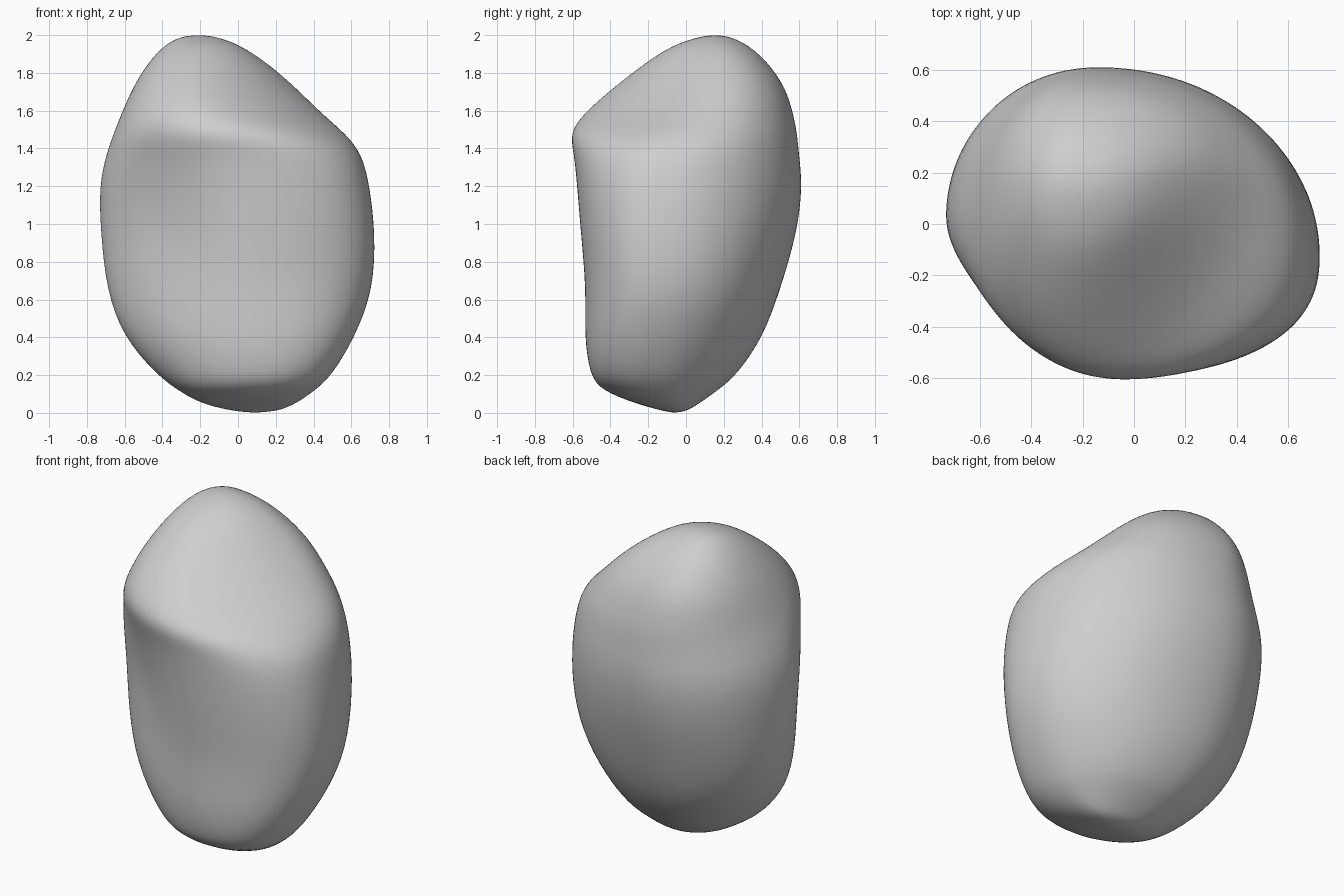
import bpy
import bmesh
from math import cos, sin, exp, tau, copysign
from mathutils import Vector

old = bpy.data.objects.get("Cube")
if old:
    bpy.data.objects.remove(old, do_unlink=True)

SEGMENTS = 40

# Horizontal sections, bottom to top: height, x min, x max, y min, y max,
# x of front tip, y of right tip, fullness of front right and front left corners
SECTIONS = [
    (.012, -.04, .22, -.13, .01, .09, -.06, 2, 2),
    (.05, -.2, .31, -.27, .07, .08, -.09, 2.1, 2),
    (.12, -.32, .41, -.45, .17, .08, -.15, 2.4, 1.9),
    (.2, -.43, .5, -.51, .27, .1, -.18, 2.5, 1.75),
    (.4, -.61, .62, -.54, .41, .1, -.15, 2.5, 1.68),
    (.65, -.7, .72, -.53, .5, .08, -.12, 2.4, 1.65),
    (.95, -.73, .73, -.56, .59, .06, -.12, 2.4, 1.68),
    (1.2, -.74, .7, -.58, .62, .04, -.1, 2.4, 1.75),
    (1.37, -.7, .66, -.595, .6, 0, -.08, 2.3, 1.85),
    (1.48, -.66, .57, -.62, .59, -.07, .02, 2.1, 1.9),
    (1.58, -.62, .45, -.55, .57, -.16, .13, 1.75, 2),
    (1.72, -.56, .31, -.39, .53, -.22, .2, 1.7, 2.1),
    (1.85, -.48, .16, -.22, .44, -.23, .2, 1.8, 2.1),
    (1.95, -.39, .01, -.07, .33, -.22, .17, 2, 2),
    (1.993, -.3, -.12, .08, .23, -.21, .15, 2, 2),
]


def rounded(value, fullness):
    """Superellipse version of a sine or cosine."""
    return copysign(abs(value) ** (2 / fullness), value)


def section_point(section, angle):
    """Point on a lopsided oval made of four corner arcs."""
    z, x0, x1, y0, y1, front_x, right_y, front_right, front_left = section
    c, s = cos(angle), sin(angle)
    front, right = s < 0, c > 0
    tip_x = front_x if front else (x0 + x1) / 2 - .085 * (x1 - x0)
    tip_y = right_y if right else (y0 + y1) / 2
    if front:
        fullness = front_right if right else front_left
    else:
        fullness = 2.05
    reach_x = x1 - tip_x if right else tip_x - x0
    reach_y = tip_y - y0 if front else y1 - tip_y
    return Vector((tip_x + reach_x * rounded(c, fullness),
                   tip_y + reach_y * rounded(s, fullness), z))


def dent(point, centre, push, radius):
    """Press a soft hollow into the surface."""
    distance = (point - Vector(centre)).length / radius
    return point + Vector(push) * exp(-distance * distance)


def rock_point(section, angle):
    # Shallow hollow below the front lip
    return dent(section_point(section, angle),
                (-.42, -.42, 1.02), (.03, .045, 0), .3)


# Rock body, lofted through the sections and closed at both ends
bm = bmesh.new()
rings = [[bm.verts.new(rock_point(section, tau * (i + .5) / SEGMENTS))
          for i in range(SEGMENTS)] for section in SECTIONS]
bottom = bm.verts.new((.09, -.06, 0))
top = bm.verts.new((-.21, .15, 2))
for i in range(SEGMENTS):
    j = (i + 1) % SEGMENTS
    for low, high in zip(rings, rings[1:]):
        bm.faces.new((low[i], low[j], high[j], high[i]))
    bm.faces.new((bottom, rings[0][j], rings[0][i]))
    bm.faces.new((top, rings[-1][i], rings[-1][j]))

mesh = bpy.data.meshes.new("rock")
bm.to_mesh(mesh)
bm.free()
rock = bpy.data.objects.new("rock", mesh)
bpy.context.collection.objects.link(rock)

# Plain grey stone
stone = bpy.data.materials.new("grey_stone")
stone.use_nodes = True
colour = (.62, .62, .62, 1)
stone.diffuse_color = colour
stone.node_tree.nodes["Principled BSDF"].inputs["Base Color"].default_value = colour
mesh.materials.append(stone)

# Smooth weathered surface
subsurf = rock.modifiers.new("weathering", 'SUBSURF')
subsurf.levels = subsurf.render_levels = 2
mesh.polygons.foreach_set("use_smooth", [True] * len(mesh.polygons))
